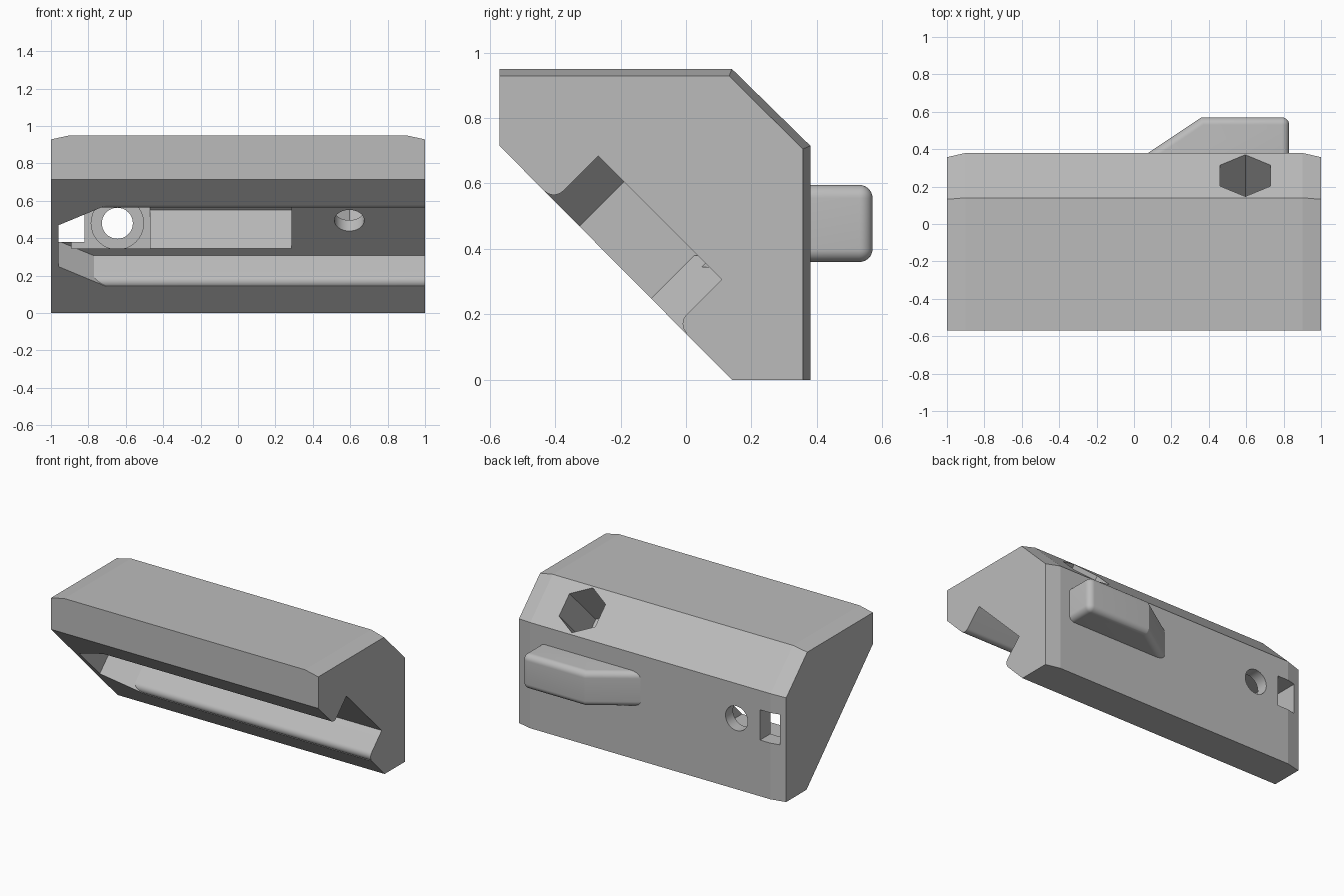
import bpy, bmesh
from math import sin, cos, pi, radians
from mathutils import Matrix, Vector

cube = bpy.data.objects.get("Cube")
if cube:
    bpy.data.objects.remove(cube)

grey = bpy.data.materials.new("plain_grey")
grey.use_nodes = True
colour = (0.5, 0.5, 0.5, 1)
grey.diffuse_color = colour
grey.node_tree.nodes["Principled BSDF"].inputs["Base Color"].default_value = colour


def make_object(name, bm):
    bmesh.ops.recalc_face_normals(bm, faces=bm.faces[:])
    mesh = bpy.data.meshes.new(name)
    bm.to_mesh(mesh)
    bm.free()
    mesh.materials.append(grey)
    ob = bpy.data.objects.new(name, mesh)
    bpy.context.collection.objects.link(ob)
    return ob


def loft(sections):
    """Closed solid through a list of matching point loops."""
    bm = bmesh.new()
    loops = [[bm.verts.new(p) for p in s] for s in sections]
    for a, b in zip(loops, loops[1:]):
        for i in range(len(a)):
            j = (i + 1) % len(a)
            bm.faces.new((a[i], a[j], b[j], b[i]))
    bm.faces.new(loops[0])
    bm.faces.new(loops[-1])
    bmesh.ops.recalc_face_normals(bm, faces=bm.faces[:])
    return bm


def tilted(x, d, s):
    """Point in the 45 degree frame: d down the slope, s into the body."""
    return Vector((x, (s + d - 0.575) / 2, (s - d + 0.575) / 2))


def box(name, x, y, z):
    return make_object(name, loft([[(i, y[0], z[0]), (i, y[1], z[0]),
                                    (i, y[1], z[1]), (i, y[0], z[1])] for i in x]))


def cylinder(name, radius, start, end, sides=32):
    start, end = Vector(start), Vector(end)
    axis = end - start
    angle = -pi / 4 if axis.z > 0.01 else -pi / 2
    bm = bmesh.new()
    bmesh.ops.create_cone(bm, cap_ends=True, segments=sides, radius1=radius,
                          radius2=radius, depth=axis.length,
                          matrix=Matrix.Translation((start + end) / 2)
                          @ Matrix.Rotation(angle, 4, "X"))
    return make_object(name, bm)


def smooth(ob):
    bpy.ops.object.select_all(action="DESELECT")
    ob.select_set(True)
    bpy.context.view_layer.objects.active = ob
    bpy.ops.object.shade_smooth_by_angle(angle=radians(12))


# Main block, tapering slightly towards both ends on the top and back
full = [(-0.57, 0.95), (0.14, 0.95), (0.38, 0.715), (0.38, 0), (0.14, 0), (-0.57, 0.715)]
end = [(-0.57, 0.928), (0.132, 0.928), (0.357, 0.705), (0.357, 0), (0.14, 0), (-0.57, 0.715)]
body = make_object("body", loft([[(x, y, z) for y, z in prof] for x, prof in
                                 ((-1, end), (-0.9, full), (0.9, full), (1, end))]))

# Slot with rounded lips, pointed at its closed end
half, r = 0.3775, 0.055
lip = [(half + r - r * cos(a), 0.145 + r - r * sin(a))
       for a in (i * pi / 16 for i in range(9))]
side = [(half, 0.415)] + lip + [(half + r, 0)]
profile = side + [(-d, s) for d, s in reversed(side)]
bm = loft([[tilted(x, d, s) for d, s in profile] for x in (-0.96, 1.1)])
for sign in (1, -1):
    bmesh.ops.bisect_plane(bm, geom=bm.verts[:] + bm.edges[:] + bm.faces[:],
                           plane_co=tilted(-0.96, sign * 0.22, 0.3),
                           plane_no=(-0.111, sign * 0.134, -sign * 0.134),
                           clear_outer=True)
    bmesh.ops.holes_fill(bm, edges=[e for e in bm.edges if e.is_boundary], sides=0)
slot = make_object("slot_cutter", bm)

# Deep pocket in the slot floor
pocket = make_object("pocket_cutter", loft(
    [[tilted(x, d, s) for d, s in ((-0.3, 0.3), (0.3, 0.3), (0.3, 0.825), (-0.3, 0.825))]
     for x in (-0.47, 0.285)]))

# Screw seat, its hole, the window beside it, and the tilted bolt hole
cutters = [
    slot, pocket,
    box("screw_seat_cutter", (-0.89, -0.47), (-0.21, 0.27), (0.345, 0.62)),
    box("window_cutter", (-0.96, -0.82), (-0.2, 0.5), (0.38, 0.585)),
    cylinder("screw_head_cutter", 0.14, (-0.645, 0.1, 0.48), (-0.645, 0.3, 0.48)),
    cylinder("screw_hole_cutter", 0.083, (-0.645, 0.1, 0.48), (-0.645, 0.5, 0.48)),
    cylinder("bolt_hole_cutter", 0.08, tilted(0.595, 0, 0.3), tilted(0.595, 0, 0.8)),
    cylinder("hex_socket_cutter", 0.156, tilted(0.595, 0, 0.53), tilted(0.595, 0, 1.3), 6),
]
for cutter in cutters:
    bpy.ops.object.select_all(action="DESELECT")
    body.select_set(True)
    bpy.context.view_layer.objects.active = body
    mod = body.modifiers.new("cut", "BOOLEAN")
    mod.operation, mod.solver, mod.object = "DIFFERENCE", "EXACT", cutter
    bpy.ops.object.modifier_apply(modifier=mod.name)
    bpy.data.objects.remove(cutter)
smooth(body)

# Rounded rear lug with one ramped end
outline = [(0.03, 0.35), (0.36, 0.57), (0.83, 0.57), (0.83, 0.35)]
bm = loft([[(x, y, z) for x, y in outline] for z in (0.36, 0.595)])


def is_rounded(edge):
    a, b = (v.co for v in edge.verts)
    at_base = a.y < 0.36 and b.y < 0.36
    ramp_top = abs(a.x - 0.36) < 0.01 and abs(b.x - 0.36) < 0.01
    return not at_base and not ramp_top


bmesh.ops.bevel(bm, geom=[e for e in bm.edges if is_rounded(e)], offset=0.04,
                segments=8, profile=0.5, affect="EDGES", clamp_overlap=True)
smooth(make_object("rear_lug", bm))
